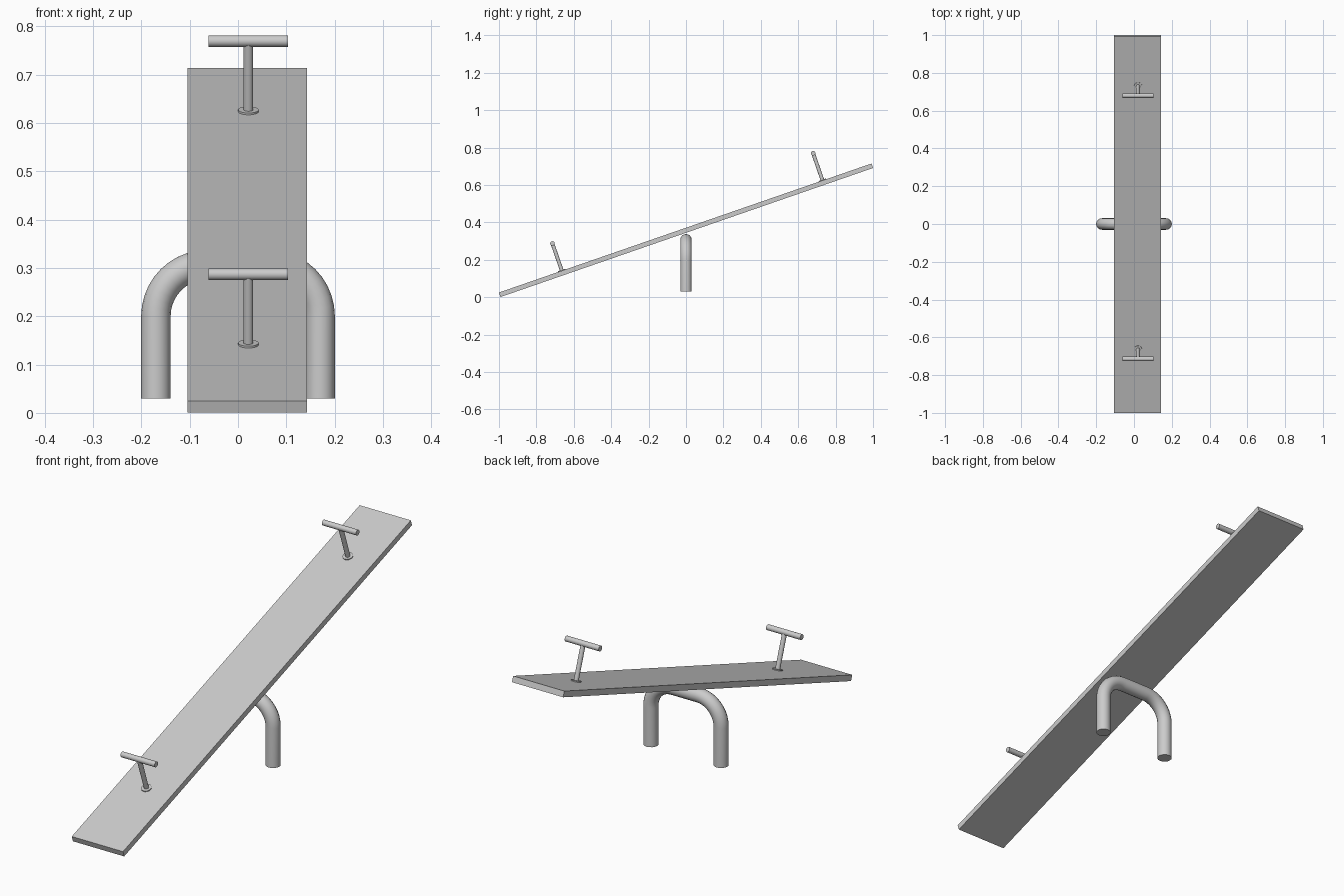
import bpy
from math import radians, sin, cos, pi
from mathutils import Matrix, Vector

if "Cube" in bpy.data.objects:
    bpy.data.objects.remove(bpy.data.objects["Cube"])

# Tilted frame shared by the plank and everything mounted on it
TILT = Matrix.Translation((0, 0, 0.3575)) @ Matrix.Rotation(radians(19.1), 4, 'X')
LENGTH, WIDTH, THICK = 2.108, 0.248, 0.0255
TOP = THICK / 2


def cylinder(name, radius, start, end, sides=32):
    """Smooth capped cylinder between two points in the tilted frame."""
    a, b = Vector(start), Vector(end)
    bpy.ops.mesh.primitive_cylinder_add(vertices=sides, radius=radius, depth=(b - a).length)
    ob = bpy.context.object
    ob.name = name
    turn = (b - a).to_track_quat('Z', 'Y').to_matrix().to_4x4()
    ob.matrix_world = TILT @ Matrix.Translation((a + b) / 2) @ turn
    bpy.ops.object.shade_smooth_by_angle(angle=radians(35))
    return ob


# Plank
bpy.ops.mesh.primitive_cube_add(size=1)
plank = bpy.context.object
plank.name = "plank"
plank.data.transform(Matrix.Diagonal((WIDTH, LENGTH, THICK, 1)))
plank.matrix_world = Matrix.Translation((0.019, 0, 0)) @ TILT

# Handles: flange, post and crossbar near each end
hx = 0.0215
for side, u in (("front", -0.698), ("back", 0.777)):
    cylinder(side + "_handle_flange", 0.021, (hx, u, TOP - 0.002), (hx, u, TOP + 0.004))
    cylinder(side + "_handle_post", 0.010, (hx, u, TOP - 0.002), (hx, u, 0.167))
    cylinder(side + "_handle_bar", 0.012, (hx - 0.0825, u, 0.167), (hx + 0.0825, u, 0.167))

# Support arch: a bent tube with two legs
R, CX, CZ = 0.107, 0.063, 0.2
right = [(CX + R * cos(i * pi / 20), CZ + R * sin(i * pi / 20)) for i in range(11)]
path = [(CX + R, 0.03)] + right
path += [(-x, z) for x, z in reversed(path)]
curve = bpy.data.curves.new("support_arch", 'CURVE')
curve.dimensions = '3D'
curve.bevel_depth = 0.0305
curve.bevel_resolution = 6
curve.use_fill_caps = True
spline = curve.splines.new('POLY')
spline.points.add(len(path) - 1)
for p, (x, z) in zip(spline.points, path):
    p.co = (x, 0, z, 1)
arch = bpy.data.objects.new("support_arch", curve)
bpy.context.collection.objects.link(arch)
bpy.ops.object.select_all(action='DESELECT')
arch.select_set(True)
bpy.context.view_layer.objects.active = arch
bpy.ops.object.convert(target='MESH')
bpy.ops.object.shade_smooth_by_angle(angle=radians(35))
